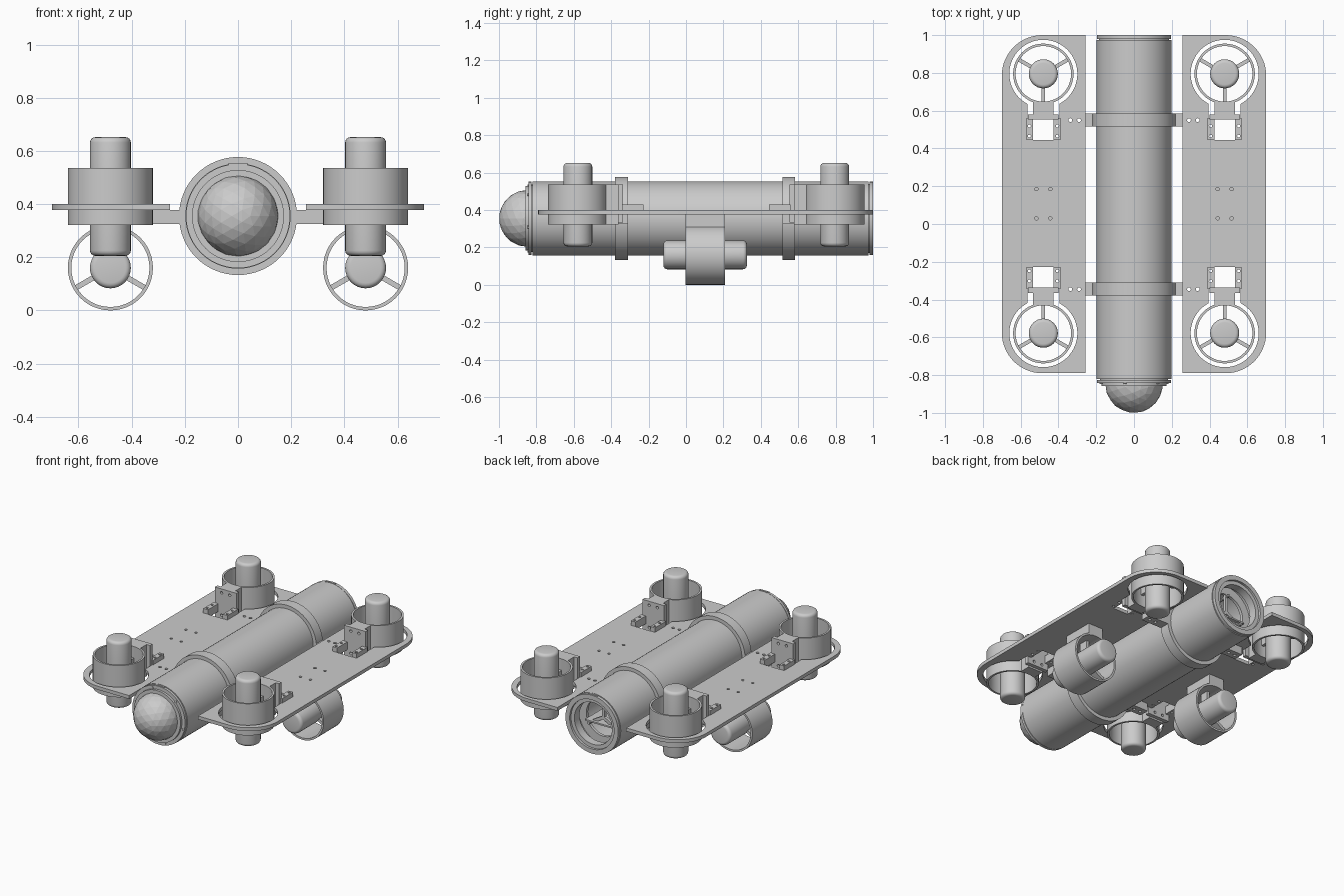
import bpy, bmesh
from math import sin, cos, pi, radians, asin, sqrt
from mathutils import Matrix, Vector

if "Cube" in bpy.data.objects:
    bpy.data.objects.remove(bpy.data.objects["Cube"])

T = Matrix.Translation
def R(deg, axis):
    return Matrix.Rotation(radians(deg), 4, axis)

def finish(name, bm, M, smooth=True):
    bmesh.ops.remove_doubles(bm, verts=bm.verts, dist=1e-5)
    bmesh.ops.recalc_face_normals(bm, faces=bm.faces)
    bm.transform(M)
    me = bpy.data.meshes.new(name)
    bm.to_mesh(me)
    bm.free()
    if smooth:
        for p in me.polygons:
            p.use_smooth = True
        me.set_sharp_from_angle(angle=radians(32))
    ob = bpy.data.objects.new(name, me)
    bpy.context.collection.objects.link(ob)
    return ob

def lathe(name, profile, M, n=48, closed=True):
    """Revolve (radius, height) points about local z."""
    bm = bmesh.new()
    rings = [[bm.verts.new((r * cos(2 * pi * i / n), r * sin(2 * pi * i / n), h)) for i in range(n)]
             for r, h in profile]
    for k in range(len(rings) if closed else len(rings) - 1):
        a, b = rings[k], rings[(k + 1) % len(rings)]
        for i in range(n):
            j = (i + 1) % n
            bm.faces.new((a[i], a[j], b[j], b[i]))
    bmesh.ops.dissolve_degenerate(bm, dist=1e-6, edges=bm.edges)
    return finish(name, bm, M)

def box(name, lo, hi, M=Matrix()):
    bm = bmesh.new()
    lo, hi = Vector(lo), Vector(hi)
    bmesh.ops.create_cube(bm, size=1, matrix=T((lo + hi) / 2) @ Matrix.Diagonal((*(hi - lo), 1)))
    return finish(name, bm, M, False)

def circle(x, y, r, n=12):
    return [(x + r * cos(2 * pi * i / n), y + r * sin(2 * pi * i / n)) for i in range(n)]

def rect(x0, y0, x1, y1):
    return [(x0, y0), (x1, y0), (x1, y1), (x0, y1)]

def prism(name, loops, z0, z1, M=Matrix()):
    """Flat outline (first loop) with holes (other loops), extruded from z0 to z1."""
    cu = bpy.data.curves.new(name, 'CURVE')
    cu.dimensions, cu.fill_mode, cu.extrude = '2D', 'BOTH', (z1 - z0) / 2
    for pts in loops:
        s = cu.splines.new('POLY')
        s.points.add(len(pts) - 1)
        for p, (x, y) in zip(s.points, pts):
            p.co = (x, y, 0, 1)
        s.use_cyclic_u = True
    tmp = bpy.data.objects.new(name + "_tmp", cu)
    bpy.context.collection.objects.link(tmp)
    me = bpy.data.meshes.new_from_object(tmp.evaluated_get(bpy.context.evaluated_depsgraph_get()))
    bm = bmesh.new()
    bm.from_mesh(me)
    bpy.data.objects.remove(tmp)
    bpy.data.curves.remove(cu)
    bpy.data.meshes.remove(me)
    return finish(name, bm, M @ T((0, 0, (z0 + z1) / 2)))

TX, ZC = 0.48, 0.355                 # thruster offset, hull axis height
BACK, FRONT = 0.795, -0.578          # vertical thruster positions
HULL = T((0, 0, ZC)) @ R(-90, 'X')   # local z -> world +y

# Pressure hull with end flanges
lathe("hull_tube", [(.18, -.82), (.198, -.82), (.198, .975), (.18, .975)], HULL, 64)
lathe("front_flange", [(.14, -.78), (.18, -.78), (.18, -.825), (.196, -.825), (.196, -.842),
                       (.173, -.842), (.173, -.858), (.14, -.858)], HULL, 64)
lathe("rear_flange", [(.14, .93), (.185, .93), (.185, .98), (.196, .98), (.196, 1.0), (.165, 1.0),
                      (.165, .985), (.14, .985)], HULL, 64)
for k in range(6):
    a = radians(45 + 60 * k)
    for end, y in (("front", -.842), ("rear", 1.0)):
        lathe(end + "_flange_bolt", [(0, -.004), (.008, -.004), (.008, .0), (0, .0)],
              T((.181 * cos(a), y + (-.001 if y < 0 else 0), ZC + .181 * sin(a))) @ R(-90, 'X'), 10, False)
for y in (-.832, .986):
    box("flange_clip", (-.035, y - .006, ZC + .185), (.035, y + .006, ZC + .1985))

# Faceted viewing dome
bm = bmesh.new()
bmesh.ops.create_icosphere(bm, subdivisions=3, radius=.152)
bm.transform(R(25, 'Y') @ R(20, 'X'))
bmesh.ops.bisect_plane(bm, geom=bm.verts[:] + bm.edges[:] + bm.faces[:], plane_co=(0, .02, 0),
                       plane_no=(0, 1, 0), clear_outer=True)
finish("dome", bm, T((0, -.848, ZC)), False)

# Internal tray and bulkheads, seen through the open rear
box("inner_tray", (-.12, -.7, ZC - .045), (.12, .9, ZC - .035))
for y in (-.7, .3, .86):
    lathe("inner_ring", [(.125, y), (.18, y), (.18, y + .02), (.125, y + .02)], HULL)
for k in range(3):
    lathe("inner_rod", [(0, -.7), (.01, -.7), (.01, .9), (0, .9)],
          T((.11 * cos(radians(90 + 120 * k)), 0, ZC + .11 * sin(radians(90 + 120 * k)))) @ R(-90, 'X'), 10, False)
    box("inner_spoke", (0, -.01, .86), (.13, .01, .88), HULL @ R(30 + 120 * k, 'Z'))
lathe("inner_bulkhead", [(0, .5), (.18, .5), (.18, .52), (0, .52)], HULL, 48, False)

# Hull clamps with bolted side tabs
for label, y in (("front", -.345), ("rear", .55)):
    lathe(label + "_clamp_ring", [(.197, y - .034), (.222, y - .034), (.222, y + .034), (.197, y + .034)], HULL, 64)
    for s in (-1, 1):
        x0, x1 = sorted((s * .212, s * .37))
        prism(label + "_clamp_tab", [rect(x0, y - .034, x1, y + .034),
              circle(s * .291, y, .01), circle(s * .337, y, .01)], .325, .377)

# Keyhole cut-out around a vertical thruster; d points from the thruster to its bracket
def keyhole(cx, cy, d):
    a0 = asin(.085 / .18)
    pts = [(.18 * sin(a0 + (2 * pi - 2 * a0) * i / 47), .18 * cos(a0 + (2 * pi - 2 * a0) * i / 47))
           for i in range(48)]
    pts += [(-.085, .24), (-.055, .24), (-.055, .35), (.055, .35), (.055, .24), (.085, .24)]
    return [(cx + x, cy + d * y) for x, y in pts]

# Thruster: axis along local z, mounting arm toward local +y
def thruster(name, M):
    lathe(name + "_duct", [(.147, -.1065), (.16, -.1065), (.16, .1065), (.147, .1065)], M)
    arc = [(.057 + .02 * sin(t * pi / 8), .203 + .02 * cos(t * pi / 8)) for t in range(5)]
    lathe(name + "_motor", [(0, .223)] + arc + [(r, -h) for r, h in reversed(arc)] + [(0, -.223)], M, 32, False)
    for a in (90, 210, 330):
        box(name + "_spoke", (.06, -.01, -.03), (.152, .01, .03), M @ R(a, 'Z'))
    y0 = sqrt(.158 ** 2 - .055 ** 2)
    prism(name + "_arm", [[(-.055, y0), (0, .158), (.055, y0), (.055, .2165), (-.055, .2165)]], -.1065, .1065, M)

for s, side in ((-1, "left"), (1, "right")):
    cx = s * TX
    # Side plate with rounded outer corners
    r = .215
    xo = .70
    outline = [(s * .256, -.79)]
    outline += [(s * (xo - r + r * cos(radians(a))), -.79 + r + r * sin(radians(a))) for a in range(-90, 1, 6)]
    outline += [(s * (xo - r + r * cos(radians(a))), 1 - r + r * sin(radians(a))) for a in range(0, 91, 6)]
    outline += [(s * .256, 1.0)]
    holes = [keyhole(cx, BACK, -1), keyhole(cx, FRONT, 1)]
    holes += [circle(cx + dx, y, .009) for dx in (-.037, .037) for y in (.03, .185)]
    holes += [circle(s * x, y, .01) for x in (.291, .337) for y in (-.345, .55)]
    holes += [circle(cx + dx, y + d * k, .008) for dx in (-.074, .074)
              for y, d in ((BACK, -1), (FRONT, 1)) for k in (.276, .33)]
    prism(side + "_plate", [outline] + holes, .377, .40)

    # Forward-driving thruster hung below the plate
    thruster(side + "_drive_thruster", T((cx, .1025, .16)) @ R(90, 'X'))

    # Vertical thrusters and their brackets
    for label, y, turn in (("front", FRONT, 0), ("rear", BACK, 180)):
        name = side + "_" + label
        M = T((cx, y, .4285)) @ R(turn, 'Z')
        thruster(name + "_lift_thruster", M)
        prism(name + "_bracket", [rect(-.08, -.095, .08, .1065)] +
              [circle(dx, dz, .009) for dx in (-.03, .03) for dz in (-.07, .08)],
              -.0135, .0135, M @ T((0, .2275, 0)) @ R(90, 'X'))
        for e in (-1, 1):
            x0, x1 = sorted((e * .055, e * .09))
            prism(name + "_bracket_foot", [rect(x0, .235, x1, .35)] +
                  [circle(e * .074, k, .008) for k in (.276, .33)], -.0285, .0015, M)
